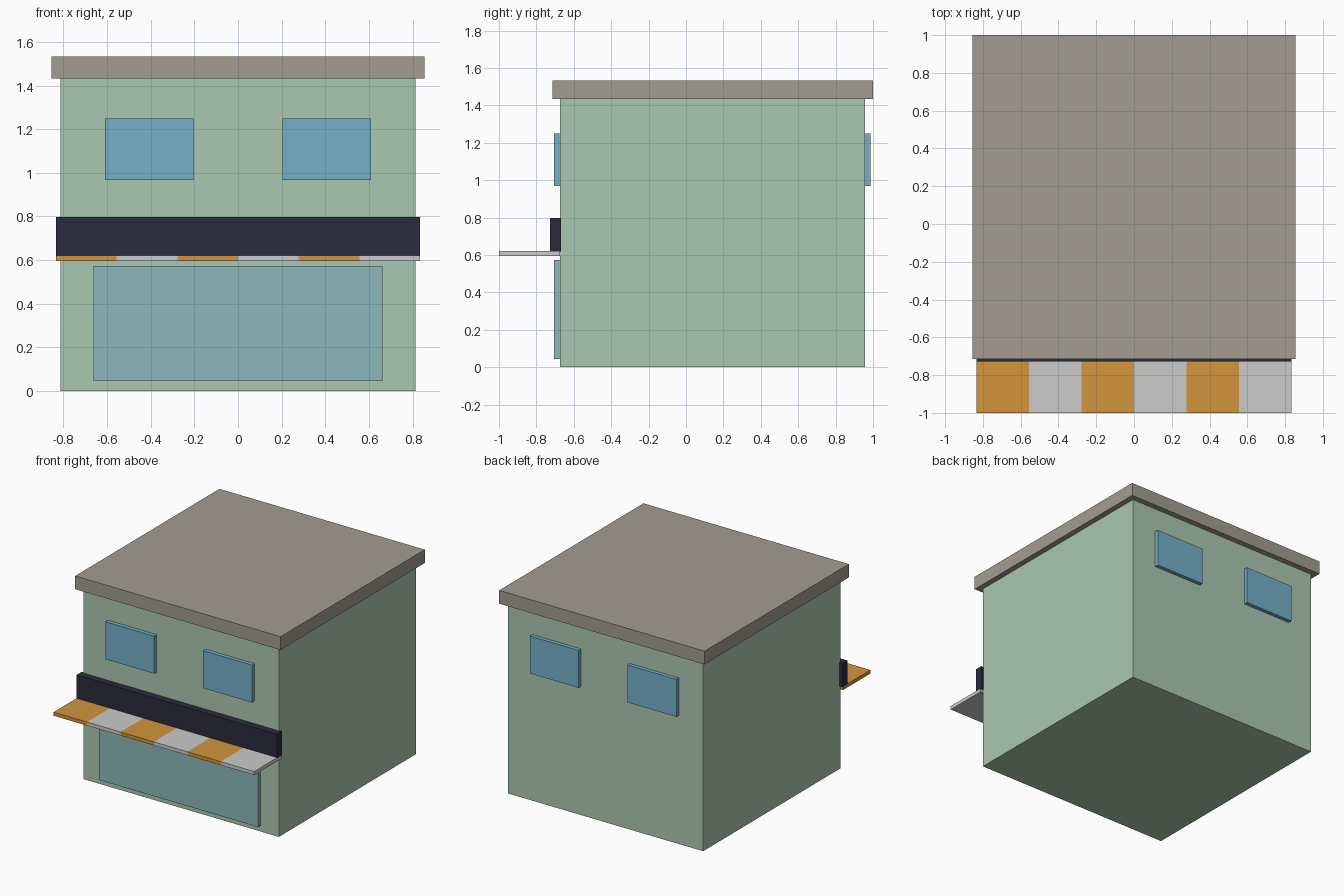
import bpy
import bmesh
from mathutils import Matrix, Vector

if "Cube" in bpy.data.objects:
    bpy.data.objects.remove(bpy.data.objects["Cube"])


def material(name, rgb):
    m = bpy.data.materials.new(name)
    # sRGB to linear
    m.diffuse_color = (*[c ** 2.2 for c in rgb], 1)
    m.use_nodes = True
    m.node_tree.nodes["Principled BSDF"].inputs["Base Color"].default_value = m.diffuse_color
    return m


def box(name, x, y, z, mat=None):
    """Box spanning the (min, max) ranges on each axis."""
    lo, hi = Vector((x[0], y[0], z[0])), Vector((x[1], y[1], z[1]))
    bm = bmesh.new()
    bmesh.ops.create_cube(bm, size=1, matrix=Matrix.Diagonal((*(hi - lo), 1)))
    mesh = bpy.data.meshes.new(name)
    bm.to_mesh(mesh)
    bm.free()
    if mat:
        mesh.materials.append(mat)
    ob = bpy.data.objects.new(name, mesh)
    ob.location = (lo + hi) / 2
    bpy.context.collection.objects.link(ob)
    return ob


green = material("wall_green", (0.66, 0.78, 0.69))
stone = material("roof_stone", (0.63, 0.61, 0.575))
blue = material("window_blue", (0.46, 0.685, 0.785))
teal = material("shop_glass", (0.545, 0.715, 0.725))
navy = material("sign_navy", (0.185, 0.185, 0.26))
orange = material("awning_orange", (0.82, 0.58, 0.25))

FRONT, BACK = -0.675, 0.957

# Main block and overhanging flat roof
box("walls", (-0.813, 0.813), (FRONT, BACK), (0, 1.433), green)
box("roof", (-0.855, 0.855), (-0.715, 1.0), (1.433, 1.533), stone)

# Upper windows, a pair on the front and a pair on the back
for side, y in (("front", (FRONT - 0.03, FRONT + 0.01)),
                ("back", (BACK - 0.01, BACK + 0.029))):
    for hand, x in (("left", (-0.61, -0.204)), ("right", (0.204, 0.61))):
        box(f"{side}_window_{hand}", x, y, (0.968, 1.25), blue)

# Shop window and sign board
box("shop_window", (-0.662, 0.662), (FRONT - 0.03, FRONT + 0.01), (0.045, 0.573), teal)
box("sign_board", (-0.835, 0.835), (-0.727, -0.667), (0.618, 0.798), navy)

# Striped awning, alternating orange and grey
width = 1.67 / 6
for i in range(6):
    x = -0.835 + i * width
    box(f"awning_stripe_{i + 1}", (x, x + width), (-1.0, FRONT), (0.595, 0.622),
        orange if i % 2 == 0 else None)
